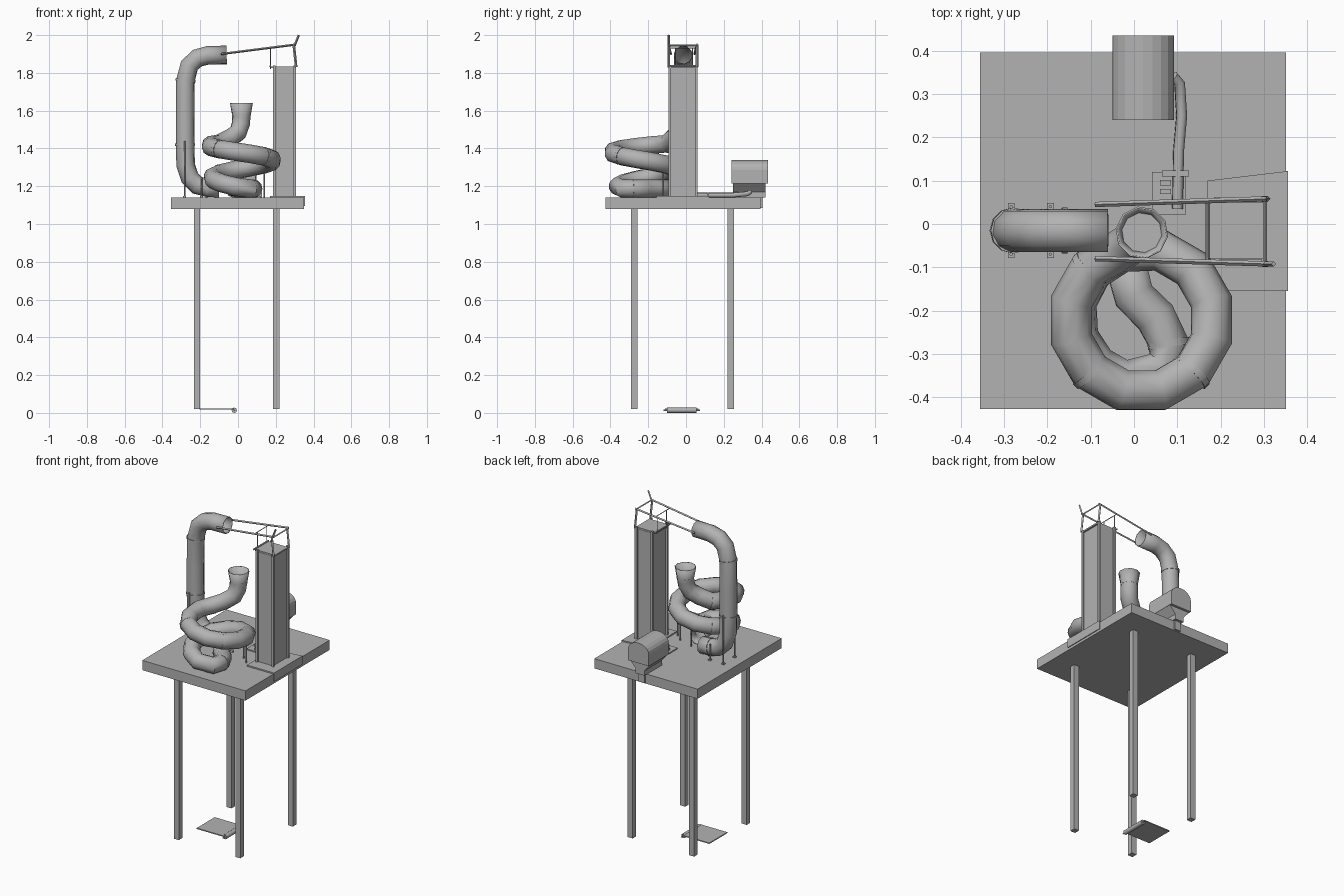
import bpy, bmesh, math
from mathutils import Vector, Matrix

cube = bpy.data.objects.get("Cube")
if cube:
    bpy.data.objects.remove(cube, do_unlink=True)

grey = bpy.data.materials.new("plain grey")
grey.use_nodes = True
colour = (0.45, 0.45, 0.45, 1)
grey.diffuse_color = colour
grey.node_tree.nodes["Principled BSDF"].inputs["Base Color"].default_value = colour


def finish(name, bm, smooth=False):
    mesh = bpy.data.meshes.new(name)
    bmesh.ops.recalc_face_normals(bm, faces=bm.faces)
    bm.to_mesh(mesh)
    bm.free()
    mesh.materials.append(grey)
    obj = bpy.data.objects.new(name, mesh)
    bpy.context.collection.objects.link(obj)
    if smooth:
        bpy.ops.object.select_all(action='DESELECT')
        obj.select_set(True)
        bpy.context.view_layer.objects.active = obj
        bpy.ops.object.shade_smooth_by_angle(angle=math.radians(50))
    return obj


def box(name, x, y, z):
    """Box from (min, max) pairs."""
    bm = bmesh.new()
    bmesh.ops.create_cube(bm, size=1)
    for v in bm.verts:
        v.co = Vector([(a + b) / 2 + c * (b - a) for c, (a, b) in zip(v.co, (x, y, z))])
    return finish(name, bm)


def prism(name, outline, axis, lo, hi):
    """Extrude a closed 2D outline along y or z."""
    bm = bmesh.new()
    place = (lambda p, d: (p[0], d, p[1])) if axis == 'y' else (lambda p, d: (p[0], p[1], d))
    face = bm.faces.new([bm.verts.new(place(p, lo)) for p in outline])
    out = bmesh.ops.extrude_face_region(bm, geom=[face])
    shift = Vector(place((0, 0), hi - lo))
    bmesh.ops.translate(bm, vec=shift, verts=[g for g in out['geom'] if isinstance(g, bmesh.types.BMVert)])
    return finish(name, bm)


def tube(name, path, radius, sides=10, capped=False, wall=0.0):
    """Sweep a round section along a path; radius is a number or one per point."""
    pts = [Vector(p) for p in path]
    radii = radius if isinstance(radius, list) else [radius] * len(pts)
    bm, rings, frame, last = bmesh.new(), [], None, None
    for i, p in enumerate(pts):
        t = (pts[min(i + 1, len(pts) - 1)] - pts[max(i - 1, 0)]).normalized()
        if frame is None:
            frame = t.orthogonal().normalized()
        else:
            frame = last.rotation_difference(t) @ frame
        last = t
        rings.append([bm.verts.new(p + Matrix.Rotation(math.tau * (k + 0.5) / sides, 3, t) @ frame * radii[i])
                      for k in range(sides)])
    for a, b in zip(rings, rings[1:]):
        for k in range(sides):
            n = (k + 1) % sides
            bm.faces.new((a[k], a[n], b[n], b[k]))
    if capped:
        bm.faces.new(rings[0])
        bm.faces.new(rings[-1])
    obj = finish(name, bm, sides > 4)
    if wall:
        mod = obj.modifiers.new("wall", 'SOLIDIFY')
        mod.thickness = wall
    return obj


def collar(name, path, i, radius, width=0.008):
    """Short raised band around point i of a pipe path."""
    p = Vector(path[i])
    t = (Vector(path[i + 1]) - Vector(path[i - 1])).normalized() * width
    tube(name, [p - t, p + t], radius, 12, True)


# Table with four legs
box("table_top", (-0.355, 0.35), (-0.427, 0.395), (1.08, 1.14))
for x in (-0.217, 0.203):
    for y in (-0.275, 0.238):
        box("table_leg", (x - 0.017, x + 0.017), (y - 0.017, y + 0.017), (0.02, 1.08))

# Floor flap with its roller
box("floor_flap", (-0.205, -0.02), (-0.11, 0.065), (0.018, 0.024))
tube("flap_roller", [(-0.02, -0.1, 0.014), (-0.02, 0.055, 0.014)], 0.014, 10, True)
tube("roller_pin", [(-0.02, -0.118, 0.014), (-0.02, 0.073, 0.014)], 0.004, 6, True)

# Tower: corner posts around recessed panels
box("tower_core", (0.195, 0.297), (-0.082, 0.052), (1.14, 1.825))
for x in (0.184, 0.293):
    for y in (-0.092, 0.05):
        box("tower_post", (x, x + 0.014), (y, y + 0.012), (1.14, 1.84))
box("tower_platform", (0.172, 0.307), (-0.08, 0.05), (1.825, 1.834))
tube("platform_lip", [(0.17, -0.09, 1.836), (0.17, 0.055, 1.836)], 0.005, 6, True)

# Tower base plate with a lip over the table edge
prism("base_plate", [(0.17, -0.155), (0.355, -0.155), (0.355, 0.122), (0.17, 0.1)], 'z', 1.14, 1.148)
box("base_lip", (0.35, 0.355), (-0.155, 0.122), (1.095, 1.14))

# Rails between the tall pipe and the tower top
for y0, y1, top in ((0.045, 0.058, 0), (-0.08, -0.092, 1)):
    tube("rail", [(-0.09, y0, 1.9), (0.305, y1, 1.95)], 0.006, 4, True)
    upright = [(0.308, y1, 1.83), (0.295, y1, 1.95)]
    tube("rail_upright", upright, 0.007, 4, True)
    if top:
        tube("rail_tip", [(0.3, y1, 1.945), (0.322, y1, 2.0)], 0.006, 4, True)
    tube("hanger", [(0.172, y1 * 0.6, 1.93), (0.172, y1 * 0.6, 1.82)], 0.003, 4, True)
tube("rail_crossbar", [(0.302, -0.092, 1.945), (0.302, 0.058, 1.945)], 0.005, 4, True)
tube("hanger_bar", [(0.172, -0.08, 1.932), (0.172, 0.05, 1.932)], 0.003, 4, True)

# Tall bent pipe
Y = -0.015
tall = [(-0.06, Y, 1.895), (-0.16, Y, 1.893), (-0.215, Y, 1.878), (-0.257, Y, 1.84),
        (-0.278, Y, 1.76), (-0.28, Y, 1.6), (-0.28, Y, 1.42), (-0.277, Y, 1.31),
        (-0.255, Y, 1.245), (-0.215, Y, 1.205), (-0.16, Y, 1.192), (-0.1, Y, 1.19)]
tube("tall_pipe", tall, 0.05, 10, wall=0.004)
for i in (4, 6, 10):
    collar("tall_pipe_collar", tall, i, 0.053, 0.006)
for x, top in ((-0.283, 1.44), (-0.193, 1.24)):
    for y in (-0.07, 0.04):
        tube("pipe_support", [(x, y, 1.14), (x, y, top)], 0.004, 6, True)
        box("support_foot", (x - 0.008, x + 0.008), (y - 0.008, y + 0.008), (1.14, 1.147))

# Coiled pipe with a funnel mouth
coil = [(0.018, -0.02, 1.64), (0.018, -0.02, 1.57), (0.015, -0.025, 1.53),
        (0.0, -0.04, 1.485), (-0.045, -0.07, 1.452)]
for deg in range(135, 631, 30):
    a = math.radians(deg)
    f = (deg - 135) / 495
    r = 0.167 - 0.025 * max(0, (deg - 440) / 190)
    coil.append((0.017 + r * math.cos(a), -0.222 + r * math.sin(a), 1.425 - 0.235 * f ** 1.25))
coil += [(0.068, -0.335, 1.187), (0.08, -0.275, 1.187), (0.05, -0.215, 1.187),
         (0.0, -0.165, 1.187), (-0.02, -0.09, 1.187)]
tube("coiled_pipe", coil, [0.057] + [0.045] * (len(coil) - 1), 10, wall=0.004)
for i in (1, 5, 8, 11, 17, 23):
    collar("coil_collar", coil, i, 0.049)
for x, y, top in ((0.095, -0.08, 1.3), (0.14, -0.12, 1.3), (0.0, -0.05, 1.26)):
    tube("coil_support", [(x, y, 1.14), (x, y, top)], 0.004, 6, True)

# Round-topped tank on a tapered foot at the back
arch = [(-0.05, 1.215), (0.092, 1.215)]
arch += [(0.021 + 0.071 * math.cos(a), 1.285 + 0.055 * math.sin(a))
         for a in [math.pi * k / 10 for k in range(11)]]
prism("tank", arch, 'y', 0.24, 0.435)
prism("tank_foot", [(-0.05, 1.216), (0.092, 1.216), (0.05, 1.17), (0.05, 1.14), (-0.01, 1.14), (-0.01, 1.17)],
      'y', 0.25, 0.42)
box("tank_bracket", (0.0, 0.04), (0.38, 0.405), (1.085, 1.16))

# Hose and small tray beside the tank
hose = [(0.09, 0.34, 1.17), (0.105, 0.325, 1.16), (0.11, 0.25, 1.153), (0.103, 0.17, 1.153), (0.1, 0.035, 1.153)]
tube("hose", hose, 0.013, 8, True)
box("hose_clamp", (0.065, 0.127), (0.11, 0.123), (1.14, 1.168))
box("tray", (0.042, 0.12), (0.022, 0.12), (1.14, 1.147))
for y in (0.075, 0.095):
    box("tray_peg", (0.06, 0.085), (y - 0.006, y + 0.006), (1.147, 1.16))
